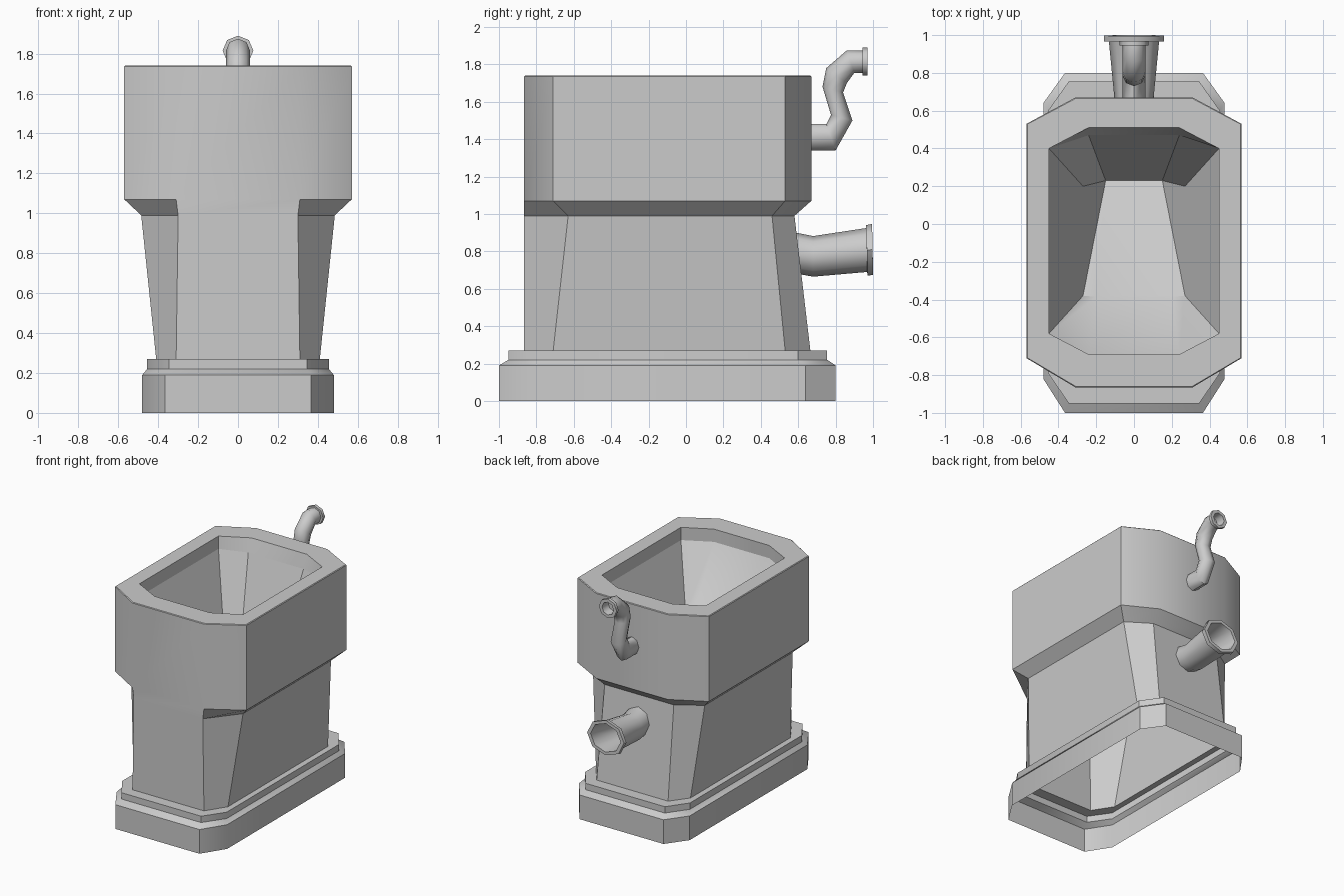
import bpy, bmesh, math


def loft(name, rings, caps=(), angle=35):
    """Skin a list of equal-length point rings; caps index into the last ring."""
    bm = bmesh.new()
    vr = [[bm.verts.new(p) for p in r] for r in rings]
    n = len(rings[0])
    for a, b in zip(vr, vr[1:]):
        for i in range(n):
            j = (i + 1) % n
            bm.faces.new((a[i], a[j], b[j], b[i]))
    for c in caps:
        bm.faces.new([vr[-1][i] for i in c])
    me = bpy.data.meshes.new(name)
    bm.to_mesh(me)
    bm.free()
    ob = bpy.data.objects.new(name, me)
    bpy.context.collection.objects.link(ob)
    bpy.ops.object.select_all(action='DESELECT')
    ob.select_set(True)
    bpy.context.view_layer.objects.active = ob
    bpy.ops.object.shade_smooth_by_angle(angle=math.radians(angle))
    return ob


def octo(z, fx, sx, yf, ysf, ysb, yb, bx=None, zb=None):
    """Mirrored eight-sided outline: front, side-front, side-back, back."""
    bx = fx if bx is None else bx
    zb = z if zb is None else zb
    half = [(fx, yf, z), (sx, ysf, z), (sx, ysb, z), (bx, yb, zb)]
    return half + [(-x, y, h) for x, y, h in reversed(half)]


def pipe(name, sections):
    """Octagonal tube; each section is lower (y, z), upper (y, z), half width."""
    rings = []
    for y0, z0, y1, z1, rx in sections:
        ring = []
        for k in range(8):
            t = k * math.pi / 4
            s = (math.sin(t) + 1) / 2
            ring.append((-rx * math.cos(t), y0 + (y1 - y0) * s, z0 + (z1 - z0) * s))
        rings.append(ring)
    return loft(name, rings, [range(8)], 50)


# Shared outlines
body_low = octo(0.27, 0.31, 0.41, -0.865, -0.71, 0.53, 0.665)
body_top = octo(0.99, 0.30, 0.485, -0.865, -0.63, 0.46, 0.58)
lip_low = octo(1.64, 0.24, 0.45, -0.69, -0.58, 0.40, 0.47)

# Stepped plinth, open underneath
loft("plinth", [
    octo(0.0, 0.365, 0.48, -1.0, -0.82, 0.64, 0.80),
    octo(0.19, 0.365, 0.48, -1.0, -0.82, 0.64, 0.80),
    octo(0.22, 0.345, 0.455, -0.95, -0.79, 0.60, 0.755),
    octo(0.27, 0.345, 0.455, -0.95, -0.79, 0.60, 0.755),
    body_low])

# Tapered pedestal
loft("pedestal", [body_low, body_top], angle=20)

# Upper basin with flared underside and rim
loft("basin", [
    body_top,
    octo(1.07, 0.31, 0.57, -0.865, -0.71, 0.53, 0.67),
    octo(1.735, 0.31, 0.57, -0.865, -0.71, 0.53, 0.67),
    octo(1.74, 0.308, 0.565, -0.86, -0.708, 0.528, 0.665),
    octo(1.74, 0.24, 0.45, -0.69, -0.58, 0.40, 0.51),
    lip_low])

# Sunken bowl with a floor falling toward the back
loft("bowl", [
    lip_low,
    octo(1.2, 0.20, 0.27, -0.385, -0.38, 0.20, 0.23, bx=0.15, zb=0.9)],
    [(0, 1, 3, 4, 6, 7), (1, 2, 3), (4, 5, 6)], 30)

# Waste pipe with flanged open end
pipe("waste_pipe", [
    (0.54, 0.69, 0.54, 0.91, 0.105),
    (0.68, 0.665, 0.68, 0.882, 0.105),
    (0.968, 0.69, 0.965, 0.925, 0.133),
    (0.972, 0.67, 0.962, 0.94, 0.16),
    (1.0, 0.675, 0.995, 0.947, 0.16),
    (1.0, 0.70, 0.995, 0.922, 0.13),
    (0.70, 0.69, 0.70, 0.86, 0.085)])

# Bent supply pipe with flanged open end
pipe("supply_pipe", [
    (0.62, 1.34, 0.62, 1.48, 0.06),
    (0.80, 1.34, 0.75, 1.48, 0.06),
    (0.89, 1.50, 0.775, 1.53, 0.06),
    (0.84, 1.65, 0.73, 1.68, 0.06),
    (0.86, 1.70, 0.75, 1.78, 0.06),
    (0.90, 1.755, 0.86, 1.875, 0.06),
    (0.945, 1.755, 0.945, 1.875, 0.06),
    (0.945, 1.74, 0.945, 1.89, 0.077),
    (0.97, 1.74, 0.97, 1.89, 0.077),
    (0.97, 1.765, 0.97, 1.865, 0.05),
    (0.90, 1.77, 0.90, 1.86, 0.045)])
